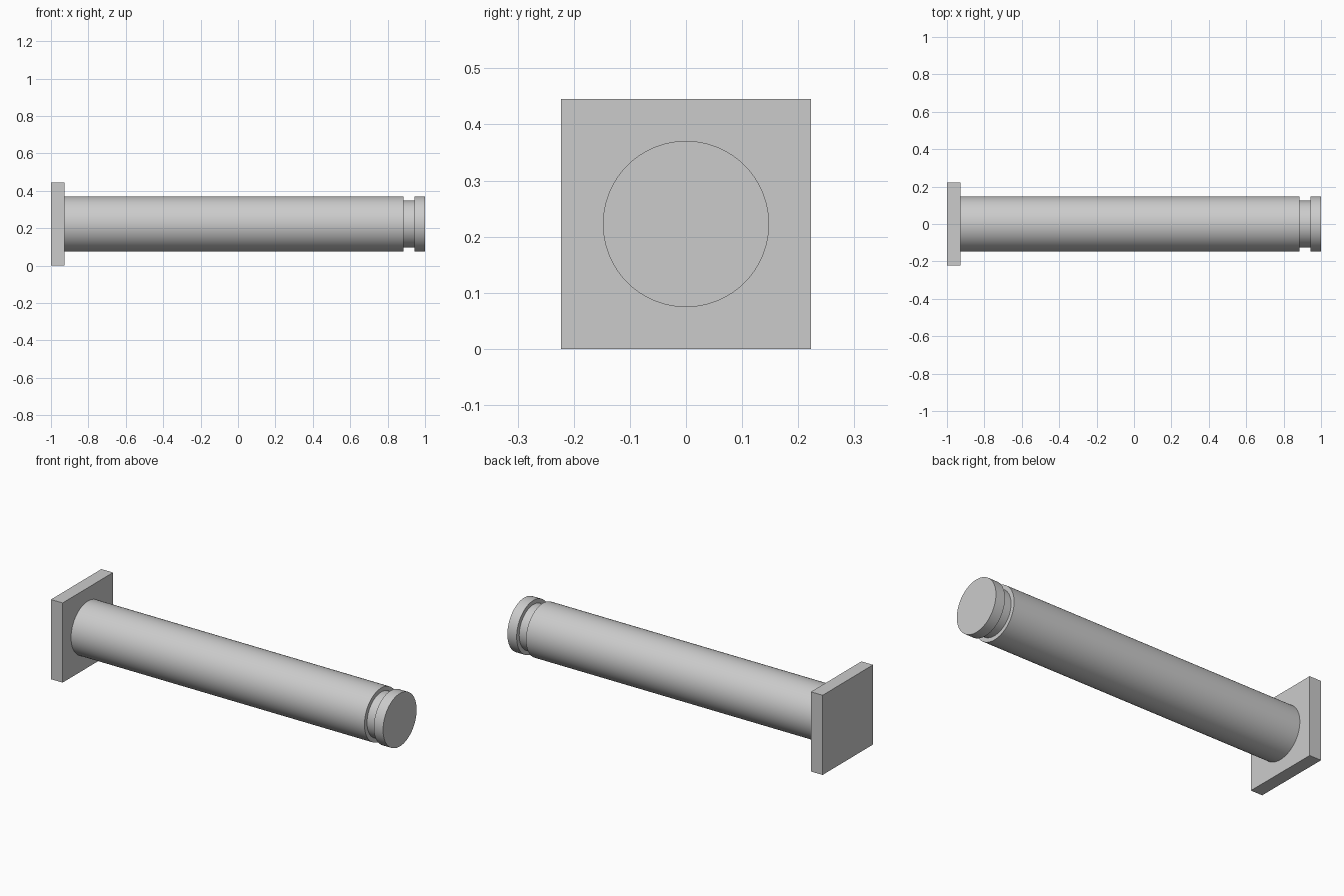
import bpy, bmesh, math

cube = bpy.data.objects.get("Cube")
if cube:
    bpy.data.objects.remove(cube, do_unlink=True)

HALF = 0.2225      # half width of the square head, also the axis height
HEAD_END = -0.928  # where the shaft meets the head
RADIUS, GROOVE_RADIUS = 0.148, 0.125

metal = bpy.data.materials.new("grey metal")
metal.use_nodes = True
grey = (0.6, 0.6, 0.6, 1)
metal.diffuse_color = grey
metal.node_tree.nodes["Principled BSDF"].inputs["Base Color"].default_value = grey


def add_object(name, bm):
    bmesh.ops.recalc_face_normals(bm, faces=bm.faces)
    mesh = bpy.data.meshes.new(name)
    bm.to_mesh(mesh)
    bm.free()
    mesh.materials.append(metal)
    obj = bpy.data.objects.new(name, mesh)
    obj.location.z = HALF
    bpy.context.collection.objects.link(obj)
    return obj


# Square head plate
bm = bmesh.new()
bmesh.ops.create_cube(bm, size=1)
thickness = HEAD_END + 1
bmesh.ops.scale(bm, vec=(thickness, 2 * HALF, 2 * HALF), verts=bm.verts)
bmesh.ops.translate(bm, vec=(-1 + thickness / 2, 0, 0), verts=bm.verts)
add_object("head_plate", bm)

# Round shaft with a retaining groove, turned around the x axis
profile = [(HEAD_END, 0), (HEAD_END, RADIUS), (0.885, RADIUS), (0.885, GROOVE_RADIUS),
           (0.943, GROOVE_RADIUS), (0.943, RADIUS), (1, RADIUS), (1, 0)]
bm = bmesh.new()
points = [bm.verts.new((x, 0, r)) for x, r in profile]
edges = [bm.edges.new(pair) for pair in zip(points, points[1:])]
bmesh.ops.spin(bm, geom=points + edges, cent=(0, 0, 0), axis=(1, 0, 0),
               angle=math.tau, steps=96, use_duplicate=False)
bmesh.ops.remove_doubles(bm, verts=bm.verts, dist=0.0001)
shaft = add_object("grooved_shaft", bm)

bpy.ops.object.select_all(action="DESELECT")
shaft.select_set(True)
bpy.context.view_layer.objects.active = shaft
bpy.ops.object.shade_smooth_by_angle(angle=math.radians(30))
